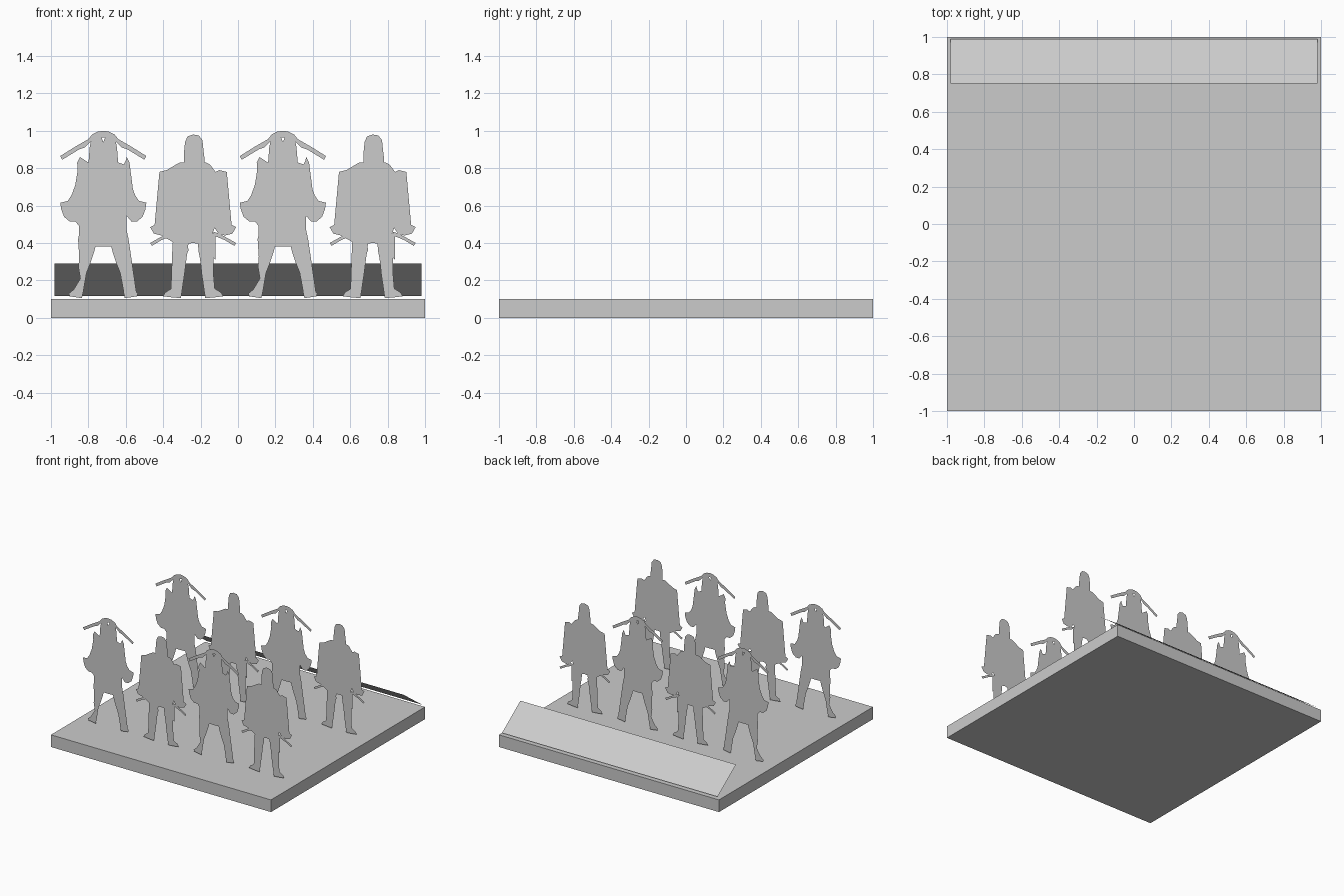
import bpy
import bmesh

cube = bpy.data.objects.get("Cube")
if cube:
    bpy.data.objects.remove(cube, do_unlink=True)

# One plain grey for everything
GREY = (0.6, 0.6, 0.6, 1.0)
grey = bpy.data.materials.new("plain_grey")
grey.use_nodes = True
grey.diffuse_color = GREY
grey.node_tree.nodes["Principled BSDF"].inputs["Base Color"].default_value = GREY


def add_object(name, mesh, location=(0, 0, 0)):
    obj = bpy.data.objects.new(name, mesh)
    obj.location = location
    bpy.context.collection.objects.link(obj)
    return obj


def finish_mesh(name, bm):
    mesh = bpy.data.meshes.new(name)
    bm.to_mesh(mesh)
    bm.free()
    mesh.materials.append(grey)
    return mesh


def cutout(name, outlines):
    """Flat upright sheet made from outlines given in hundredths of a unit."""
    bm = bmesh.new()
    for outline in outlines:
        bm.faces.new([bm.verts.new((x / 100, 0, z / 100)) for x, z in outline])
    bmesh.ops.triangulate(bm, faces=bm.faces[:])
    for face in bm.faces:
        face.normal_update()
        if face.normal.y > 0:
            face.normal_flip()
    return finish_mesh(name, bm)


def flipped(outline):
    return [(-x, z) for x, z in reversed(outline)]


def symmetric(name, half):
    """Half outline running from the centre line back to the centre line."""
    return cutout(name, [half + flipped(half)[1:-1]])


def pair(name, outline):
    return cutout(name, [outline, flipped(outline)])


# Warrior with raised crossed blades
raised_parts = [
    symmetric("raised_blades", [
        (0, 100), (3, 99.5), (6, 98), (8, 95.5), (15, 91.5), (23, 86.5),
        (22, 84.5), (13, 90), (10, 91), (7, 94), (3, 96.5), (0, 97)]),
    pair("raised_heads", [
        (0, 83), (0, 94), (1, 96.5), (3, 97.5), (5, 97), (6.5, 95),
        (7.3, 91), (7.5, 87), (8, 82), (4, 81)]),
    symmetric("raised_cloak", [
        (0, 83), (8, 83), (11, 82), (12, 84), (12.5, 86), (14, 83),
        (13.7, 79), (15, 71), (17, 65.5), (19, 62.5), (23, 61.5),
        (22.5, 58), (21, 54), (18, 51.5), (15, 51.5), (12.5, 54.5),
        (12, 48), (13, 44), (12, 39.5), (6, 38.2), (0, 38)]),
    pair("raised_legs", [
        (12, 49), (13.5, 42), (12.8, 34), (13.3, 27), (12.3, 21),
        (13, 18), (16, 15), (18.5, 13), (18, 11.5), (11.5, 10.5),
        (10.7, 14), (10.8, 18), (9, 24), (7, 29), (5, 35), (4, 39),
        (8, 44)]),
]

# Warrior with lowered blades
lowered_parts = [
    cutout("lowered_head", [[
        (-5, 81), (-5, 87), (-4.3, 94), (-3, 97), (0, 98), (3, 97.5),
        (5, 95), (5.5, 90), (6, 86), (6, 81)]]),
    symmetric("lowered_cloak", [
        (0, 83), (7, 83), (9, 82), (9.5, 76), (12, 78), (14, 79),
        (18, 78), (16.5, 74.5), (15, 68), (15.5, 62), (18, 55), (20, 50),
        (23, 48.5), (21, 45), (17, 44), (13.5, 45), (11.5, 48),
        (10, 44), (9, 39.5), (4, 39.5), (0, 40)]),
    pair("lowered_blades", [
        (11, 46), (14, 45), (23, 40), (22, 38.5), (17, 41.5), (11, 44)]),
    cutout("lowered_sash", [[
        (-5, 41), (-3, 41), (-2.5, 36), (-4, 32.5), (-5, 36)], [
        (8, 45), (12, 45), (11.5, 36), (12, 31), (10, 33)]]),
    pair("lowered_legs", [
        (9, 45), (11, 40), (10.5, 33), (11, 27), (9.5, 20), (11, 16),
        (15, 13.5), (16, 11.5), (12, 11), (6.5, 10.5), (6, 14),
        (6.5, 18), (4.5, 24), (4, 30), (3, 35), (2.5, 40)]),
]

# Two ranks of four, alternating the poses
for rank, y in (("front", -0.655), ("rear", 0.285)):
    for column in range(4):
        parts = lowered_parts if column % 2 else raised_parts
        for mesh in parts:
            add_object(f"{rank}_{column}_{mesh.name}", mesh,
                       (-0.72 + 0.48 * column, y, 0))

# Square base slab
slab = bmesh.new()
bmesh.ops.create_cube(slab, size=1)
bmesh.ops.scale(slab, vec=(2, 2, 0.1), verts=slab.verts)
add_object("base", finish_mesh("base", slab), (0, 0, 0.05))

# Tilted label panel along the rear edge, facing up and back
panel = bmesh.new()
panel.faces.new([panel.verts.new(corner) for corner in (
    (-0.98, 0.75, 0.29), (0.98, 0.75, 0.29),
    (0.98, 0.99, 0.117), (-0.98, 0.99, 0.117))])
bmesh.ops.reverse_faces(panel, faces=panel.faces[:])
add_object("rear_panel", finish_mesh("rear_panel", panel))
